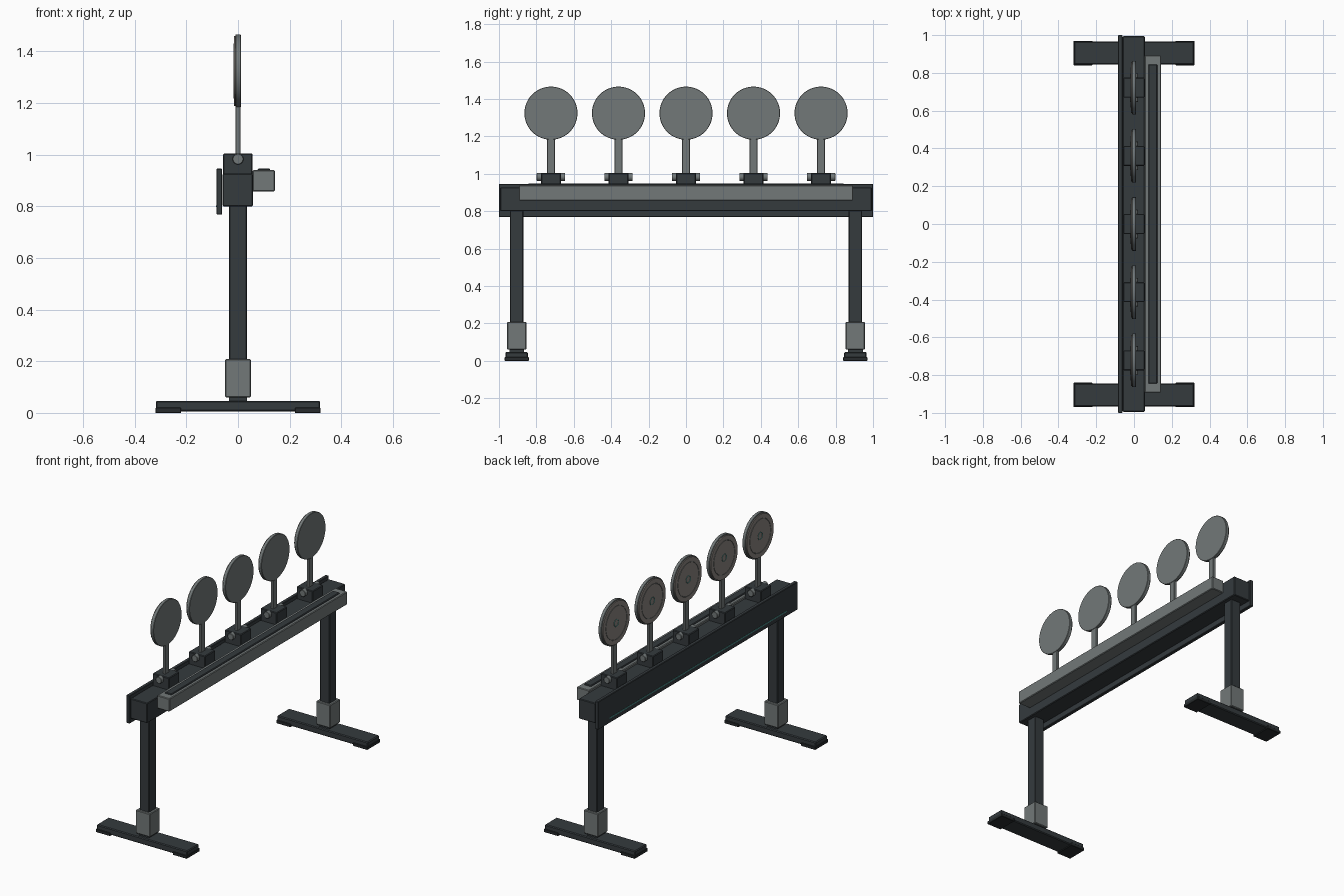
import bpy
from math import pi

if "Cube" in bpy.data.objects:
    bpy.data.objects.remove(bpy.data.objects["Cube"])


def material(name, rgb):
    m = bpy.data.materials.new(name)
    m.diffuse_color = (*rgb, 1)
    m.use_nodes = True
    m.node_tree.nodes["Principled BSDF"].inputs["Base Color"].default_value = m.diffuse_color
    return m


DARK = material("dark_metal", (0.035, 0.043, 0.048))
BLACK = material("black_rubber", (0.02, 0.024, 0.026))
STEEL = material("grey_steel", (0.17, 0.19, 0.19))
FACE = material("target_face", (0.25, 0.23, 0.21))
TEAL = material("teal_accent", (0.08, 0.32, 0.30))


def finish(name, mat, bevel):
    ob = bpy.context.object
    ob.name = name
    ob.data.materials.append(mat)
    bpy.ops.object.transform_apply(location=False, rotation=True, scale=True)
    if bevel:
        mod = ob.modifiers.new("bevel", 'BEVEL')
        mod.width = bevel
        mod.segments = 1
        mod.limit_method = 'ANGLE'
    return ob


def box(name, x, y, z, mat, bevel=0.0):
    """Box from (min, max) ranges on each axis."""
    r = (x, y, z)
    bpy.ops.mesh.primitive_cube_add(size=1, location=[(a + b) / 2 for a, b in r])
    bpy.context.object.scale = [b - a for a, b in r]
    return finish(name, mat, bevel)


def rod(name, axis, span, radius, center, mat, bevel=0.0, verts=64):
    """Cylinder along an axis; span is its range on that axis."""
    loc = list(center)
    loc["xyz".index(axis)] = sum(span) / 2
    rot = {"x": (0, pi / 2, 0), "y": (pi / 2, 0, 0), "z": (0, 0, 0)}[axis]
    bpy.ops.mesh.primitive_cylinder_add(vertices=verts, radius=radius,
                                        depth=span[1] - span[0], location=loc, rotation=rot)
    ob = finish(name, mat, bevel)
    bpy.ops.object.shade_smooth_by_angle()
    return ob


def ring(name, x, y, z, radius, thick, mat):
    bpy.ops.mesh.primitive_torus_add(major_radius=radius, minor_radius=thick, major_segments=48,
                                     minor_segments=6, location=(x, y, z), rotation=(0, pi / 2, 0))
    finish(name, mat, 0)
    bpy.ops.object.shade_smooth_by_angle()


# Stands: foot bar with rubber pads, neck, collar and post
for side, s in (("left", -1), ("right", 1)):
    c = 0.905 * s

    def yr(h):
        return (c - h, c + h)

    box(f"{side}_foot_bar", (-0.318, 0.318), yr(0.06), (0.006, 0.047), DARK, 0.005)
    for end, e in (("front", -1), ("back", 1)):
        box(f"{side}_{end}_foot_pad", sorted((0.22 * e, 0.32 * e)), yr(0.065), (0, 0.02), BLACK, 0.002)
    box(f"{side}_neck", (-0.035, 0.035), yr(0.04), (0.045, 0.065), DARK)
    box(f"{side}_collar", (-0.05, 0.05), yr(0.051), (0.06, 0.208), STEEL, 0.004)
    box(f"{side}_post", (-0.034, 0.034), yr(0.035), (0.06, 0.81), DARK, 0.003)

# Cross beam with front panel and accent strip
box("cross_beam", (-0.06, 0.058), (-0.994, 0.994), (0.8, 0.927), DARK, 0.004)
box("front_panel", (-0.084, -0.061), (-1, 1), (0.768, 0.946), DARK, 0.003)
box("accent_strip", (-0.086, -0.08), (-0.89, 0.89), (0.797, 0.804), TEAL)

# Rear rail with dark insert
box("rear_rail", (0.056, 0.143), (-0.893, 0.893), (0.857, 0.94), STEEL, 0.004)
box("rail_insert", (0.076, 0.124), (-0.845, 0.845), (0.93, 0.947), DARK, 0.004)

# Five hinged round targets
for i in range(5):
    n, y, zc = i + 1, (i - 2) * 0.361, 1.324
    box(f"hinge_block_{n}", (-0.058, 0.057), (y - 0.053, y + 0.053), (0.92, 1.004), DARK, 0.004)
    rod(f"hinge_pin_{n}", "y", (y - 0.076, y + 0.076), 0.021, (0, y, 0.983), STEEL, 0.002, 24)
    box(f"stem_{n}", (-0.009, 0.009), (y - 0.021, y + 0.021), (0.98, 1.21), STEEL, 0.002)
    rod(f"target_plate_{n}", "x", (-0.01, 0.011), 0.142, (0, y, zc), STEEL, 0.002)
    rod(f"target_face_{n}", "x", (-0.016, -0.008), 0.135, (0, y, zc), FACE)
    ring(f"outer_ring_{n}", -0.016, y, zc, 0.105, 0.0018, STEEL)
    ring(f"inner_ring_{n}", -0.016, y, zc, 0.022, 0.002, TEAL)
